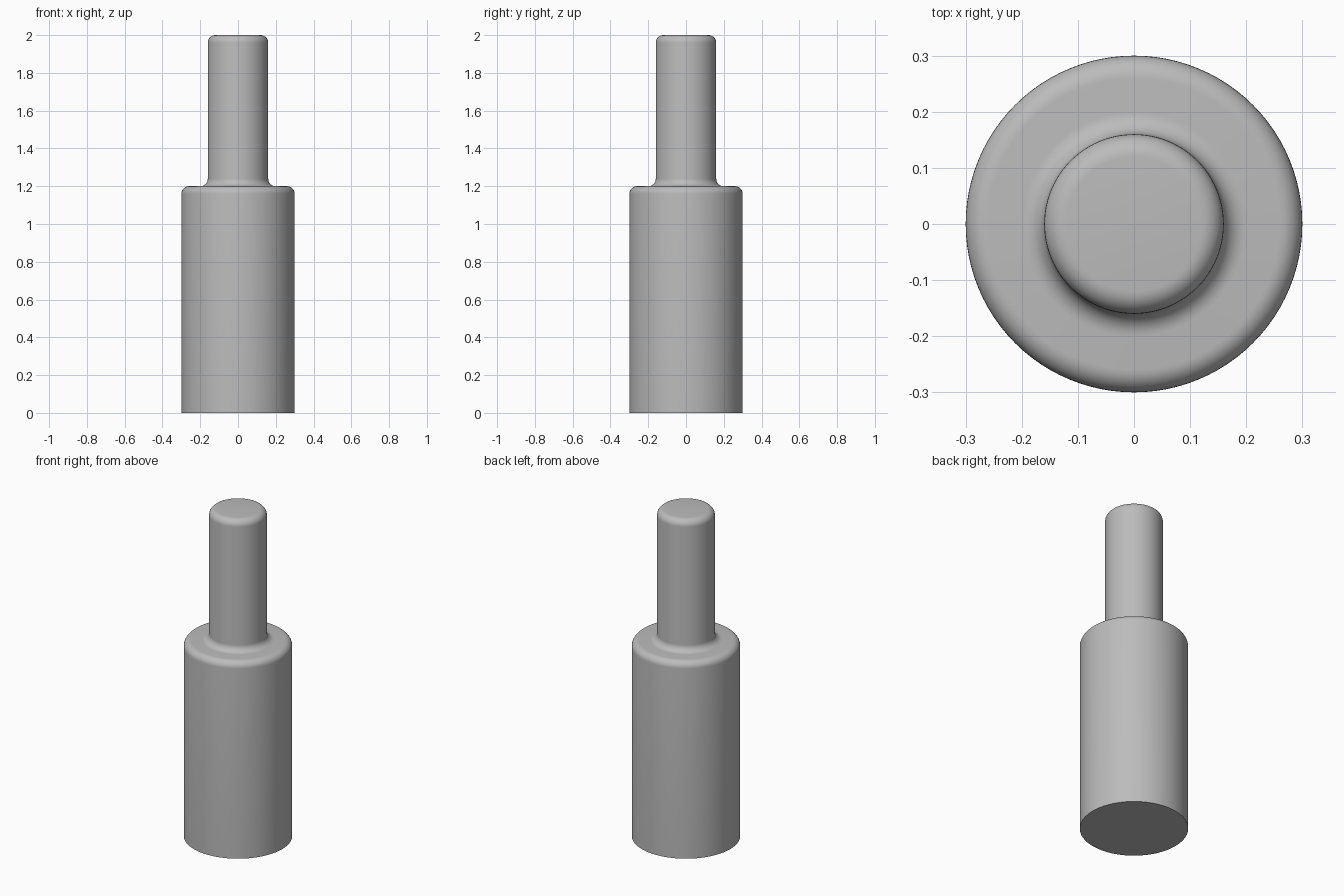
import bpy
import bmesh
from math import sin, cos, pi, radians

cube = bpy.data.objects.get("Cube")
if cube:
    bpy.data.objects.remove(cube, do_unlink=True)

BODY_R, SHAFT_R, ROUND = 0.3, 0.16, 0.04
SHOULDER_Z, TOP_Z = 1.2, 2.0
SIDES, STEPS = 96, 8


def arc(cx, cz, start, end):
    """Quarter-round profile points, angles in degrees."""
    angles = [radians(start + (end - start) * i / STEPS) for i in range(STEPS + 1)]
    return [(cx + ROUND * cos(a), cz + ROUND * sin(a)) for a in angles]


# Half profile: base, rounded shoulder, concave fillet, rounded tip
profile = [(BODY_R, 0)]
profile += arc(BODY_R - ROUND, SHOULDER_Z - ROUND, 0, 90)
profile += arc(SHAFT_R + ROUND, SHOULDER_Z + ROUND, 270, 180)
profile += arc(SHAFT_R - ROUND, TOP_Z - ROUND, 0, 90)

# Turn the profile around the z axis and cap both ends
bm = bmesh.new()
rings = []
for r, z in profile:
    rings.append([bm.verts.new((r * cos(2 * pi * i / SIDES), r * sin(2 * pi * i / SIDES), z))
                  for i in range(SIDES)])
for low, high in zip(rings, rings[1:]):
    for i in range(SIDES):
        j = (i + 1) % SIDES
        bm.faces.new((low[i], low[j], high[j], high[i]))
bm.faces.new(rings[0][::-1])
bm.faces.new(rings[-1])

mesh = bpy.data.meshes.new("stepped_pin")
bm.to_mesh(mesh)
bm.free()
pin = bpy.data.objects.new("stepped_pin", mesh)
bpy.context.collection.objects.link(pin)

# Plain grey metal
grey = bpy.data.materials.new("grey")
grey.use_nodes = True
colour = (0.5, 0.5, 0.5, 1)
grey.diffuse_color = colour
grey.node_tree.nodes["Principled BSDF"].inputs["Base Color"].default_value = colour
mesh.materials.append(grey)

# Smooth sides with a sharp base edge
bpy.ops.object.select_all(action="DESELECT")
pin.select_set(True)
bpy.context.view_layer.objects.active = pin
bpy.ops.object.shade_smooth_by_angle(angle=radians(30))
